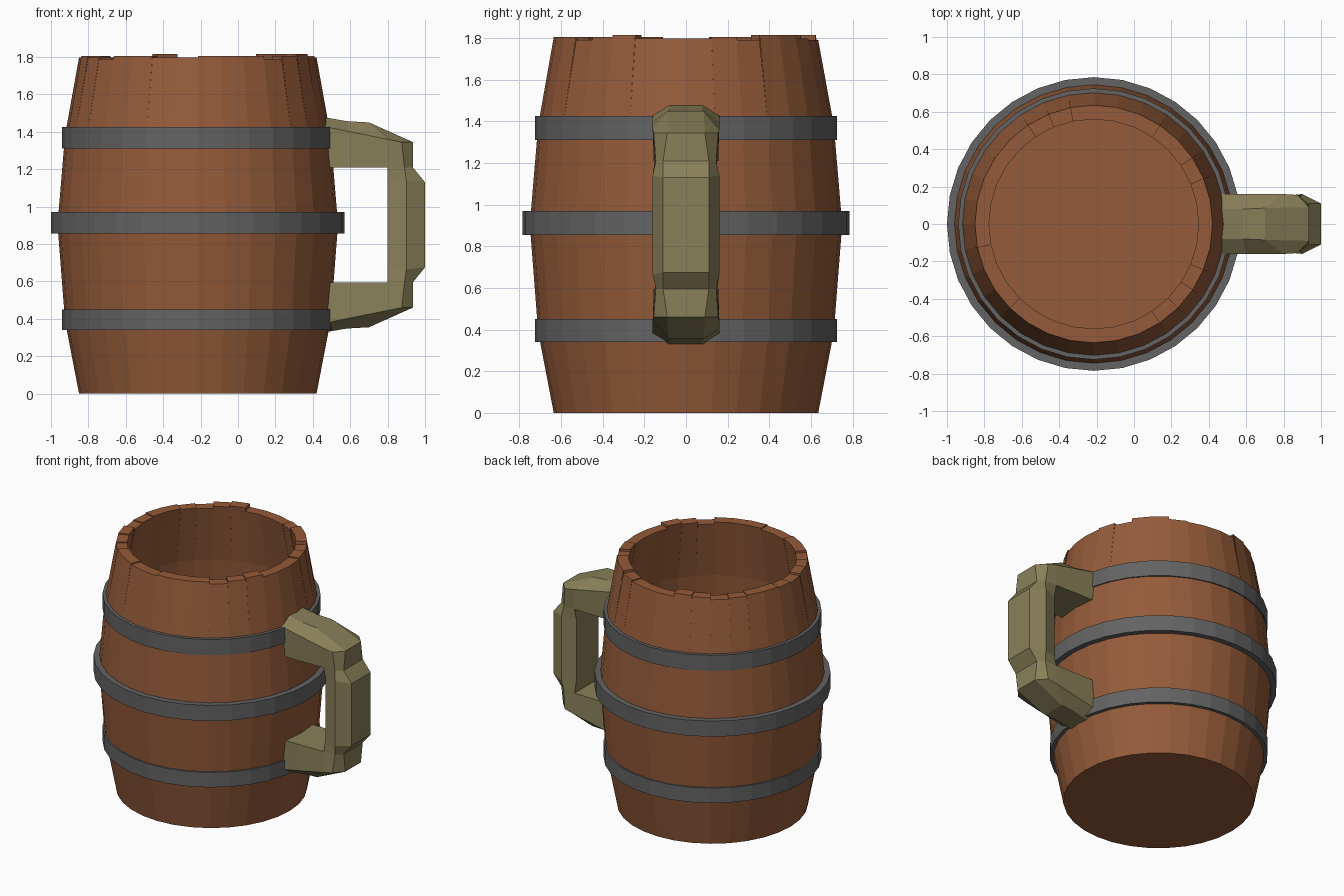
import bpy, bmesh, math, random

if "Cube" in bpy.data.objects:
    bpy.data.objects.remove(bpy.data.objects["Cube"])

random.seed(4)
CX, SIDES, MID = -0.215, 32, 0.9025


def finish(bm, name, color):
    """Clean a bmesh and turn it into a coloured flat-shaded object."""
    bmesh.ops.remove_doubles(bm, verts=bm.verts, dist=0.0004)
    bmesh.ops.dissolve_degenerate(bm, edges=bm.edges, dist=0.0004)
    bmesh.ops.recalc_face_normals(bm, faces=bm.faces)
    mesh = bpy.data.meshes.new(name)
    bm.to_mesh(mesh)
    bm.free()
    mat = bpy.data.materials.new(name + "_material")
    mat.diffuse_color = (*color, 1)
    mat.use_nodes = True
    mat.node_tree.nodes["Principled BSDF"].inputs["Base Color"].default_value = mat.diffuse_color
    mesh.materials.append(mat)
    obj = bpy.data.objects.new(name, mesh)
    bpy.context.collection.objects.link(obj)
    return obj


def polar(r, i, z):
    a = 2 * math.pi * i / SIDES
    return (CX + r * math.cos(a), r * math.sin(a), z)


def face(bm, points):
    bm.faces.new([bm.verts.new(p) for p in points])


# Barrel: hollow staves with uneven tops
def stave_profile(top):
    return [(0, 0), (0.635, 0), (0.71, 0.39), (0.75, 0.905), (0.71, 1.38),
            (0.635, top), (0.56, top), (0.635, 1.38), (0.675, 0.905),
            (0.635, 0.39), (0.58, 0.1), (0, 0.1)]


bm = bmesh.new()
tops = [random.choice((1.79, 1.797, 1.805, 1.815)) for _ in range(SIDES)]
for i, top in enumerate(tops):
    prof = stave_profile(top)
    for (r0, z0), (r1, z1) in zip(prof, prof[1:]):
        face(bm, [polar(r0, i, z0), polar(r0, i + 1, z0),
                  polar(r1, i + 1, z1), polar(r1, i, z1)])
    # Step between neighbouring staves
    prev = tops[i - 1]
    if prev != top:
        face(bm, [polar(0.635, i, prev), polar(0.56, i, prev),
                  polar(0.56, i, top), polar(0.635, i, top)])
finish(bm, "barrel", (0.30, 0.105, 0.042))

# Metal hoops
for name, r_in, r_out, z0, z1 in (("lower_hoop", 0.69, 0.725, 0.34, 0.45),
                                  ("middle_hoop", 0.735, 0.785, 0.855, 0.97),
                                  ("upper_hoop", 0.69, 0.725, 1.31, 1.425)):
    bm = bmesh.new()
    ring = [(r_in, z0), (r_out, z0), (r_out, z1), (r_in, z1)]
    for i in range(SIDES):
        for j in range(4):
            (ra, za), (rb, zb) = ring[j], ring[(j + 1) % 4]
            face(bm, [polar(ra, i, za), polar(ra, i + 1, za),
                      polar(rb, i + 1, zb), polar(rb, i, zb)])
    finish(bm, name, (0.125, 0.125, 0.125))

# Handle: six-sided sections as (x, z, half width) for outer, shoulder, inner
upper = [
    [(0.45, 1.48, 0.08), (0.45, 1.43, 0.16), (0.45, 1.21, 0.155)],
    [(0.58, 1.457, 0.08), (0.60, 1.40, 0.16), (0.60, 1.21, 0.155)],
    [(0.70, 1.45, 0.085), (0.80, 1.36, 0.16), (0.80, 1.21, 0.15)],
    [(0.935, 1.345, 0.09), (0.875, 1.345, 0.155), (0.80, 1.21, 0.15)],
    [(0.935, 1.21, 0.11), (0.89, 1.21, 0.145), (0.80, 1.21, 0.15)],
    [(1.0, 1.13, 0.11), (0.90, 1.14, 0.16), (0.80, 1.13, 0.13)],
]
lower = [[(x, 2 * MID - z, w) for x, z, w in s] for s in reversed(upper)]
bm = bmesh.new()
rings = []
for s in upper + lower:
    pts = [(x, w, z) for x, z, w in s] + [(x, -w, z) for x, z, w in reversed(s)]
    rings.append(pts)
for a, b in zip(rings, rings[1:]):
    for j in range(6):
        k = (j + 1) % 6
        face(bm, [a[j], a[k], b[k], b[j]])
face(bm, rings[0])
face(bm, rings[-1])
finish(bm, "handle", (0.25, 0.215, 0.10))
